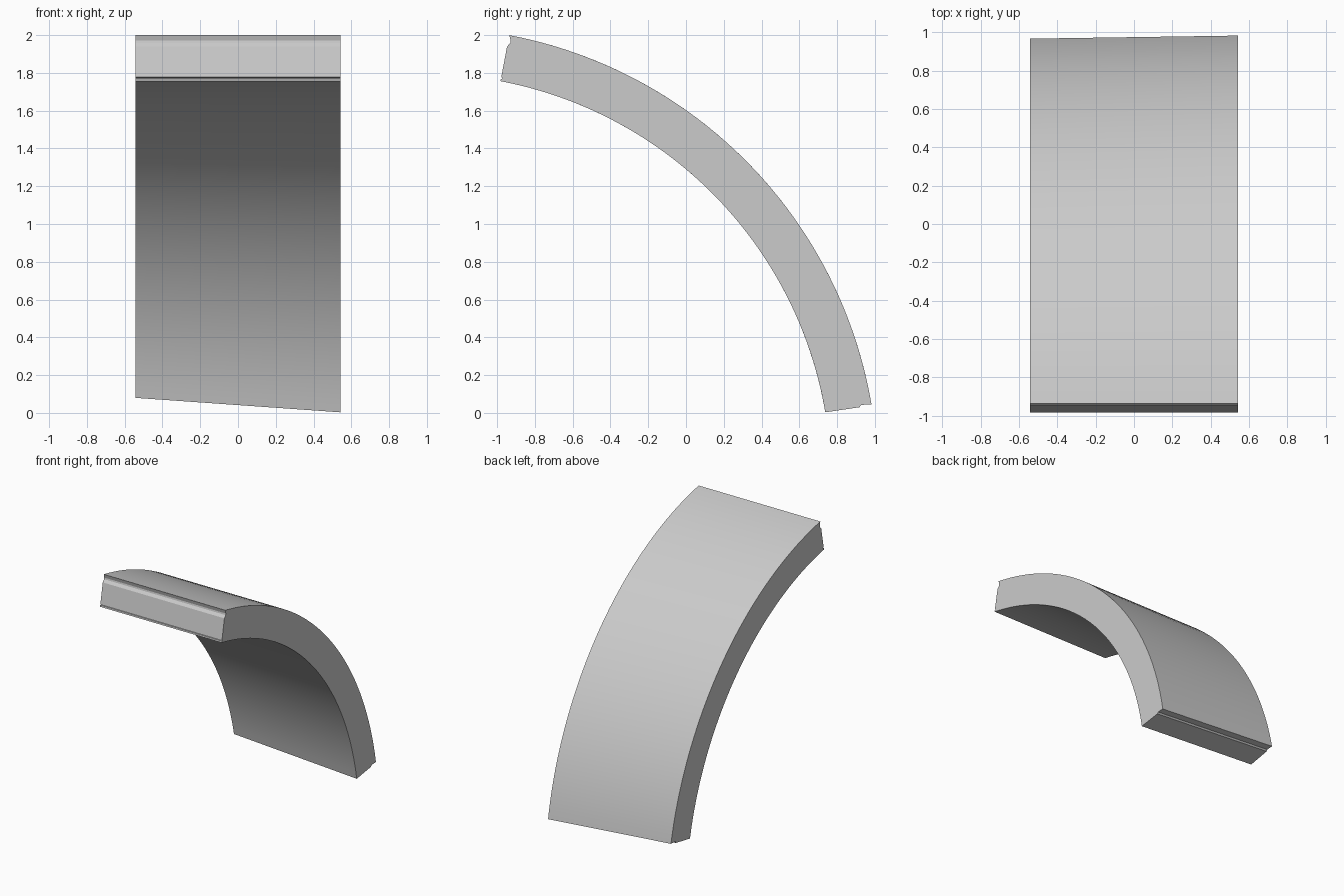
import bpy
import bmesh
from math import radians, cos, sin

cube = bpy.data.objects.get("Cube")
if cube:
    bpy.data.objects.remove(cube, do_unlink=True)

# Section of the curved panel in the y-z plane
CENTRE_Y, CENTRE_Z = -1.384, -0.358
R_IN, R_OUT = 2.152, 2.40
HALF_WIDTH = 0.542
FRONT_ANGLE = 79.24
STEPS = 48

# End joints: (fraction of thickness, inset along the arc)
FRONT_JOINT = [(0, 0), (.05, 0), (.06, .008), (.08, .008), (.09, 0),
               (.75, 0), (.84, .013), (.89, .013), (1, 0)]
LOWER_JOINT = [(1, 0), (.78, .007), (.74, -.004), (0, 0)]


def polar(radius, angle, inset=0):
    """Point on the section, shifted along the tangent by the inset."""
    a = radians(angle)
    return (CENTRE_Y + radius * cos(a) - inset * sin(a),
            CENTRE_Z + radius * sin(a) + inset * cos(a))


def joint(profile, angle, direction):
    return [polar(R_IN + (R_OUT - R_IN) * f, angle, direction * d)
            for f, d in profile]


def outline(low_angle):
    """Closed section running from the front joint down to the lower joint."""
    angles = [FRONT_ANGLE + (low_angle - FRONT_ANGLE) * i / STEPS
              for i in range(1, STEPS)]
    return (joint(FRONT_JOINT, FRONT_ANGLE, -1)
            + [polar(R_OUT, a) for a in angles]
            + joint(LOWER_JOINT, low_angle, 1)
            + [polar(R_IN, a) for a in reversed(angles)])


# Loft between the two sides; the lower end is cut at a slant
bm = bmesh.new()
right = [bm.verts.new((-HALF_WIDTH, y, z)) for y, z in outline(11.73)]
left = [bm.verts.new((HALF_WIDTH, y, z)) for y, z in outline(9.66)]
count = len(left)
for i in range(count):
    j = (i + 1) % count
    bm.faces.new((right[i], right[j], left[j], left[i]))
bm.faces.new(right)
bm.faces.new(left)
bmesh.ops.recalc_face_normals(bm, faces=bm.faces)
mesh = bpy.data.meshes.new("curved_panel")
bm.to_mesh(mesh)
bm.free()

# Plain grey finish
grey = bpy.data.materials.new("light_grey")
grey.use_nodes = True
colour = (0.6, 0.6, 0.6, 1)
grey.diffuse_color = colour
grey.node_tree.nodes["Principled BSDF"].inputs["Base Color"].default_value = colour
mesh.materials.append(grey)

panel = bpy.data.objects.new("curved_panel", mesh)
bpy.context.collection.objects.link(panel)
bpy.context.view_layer.objects.active = panel
panel.select_set(True)
bpy.ops.object.shade_smooth_by_angle(angle=radians(20))
